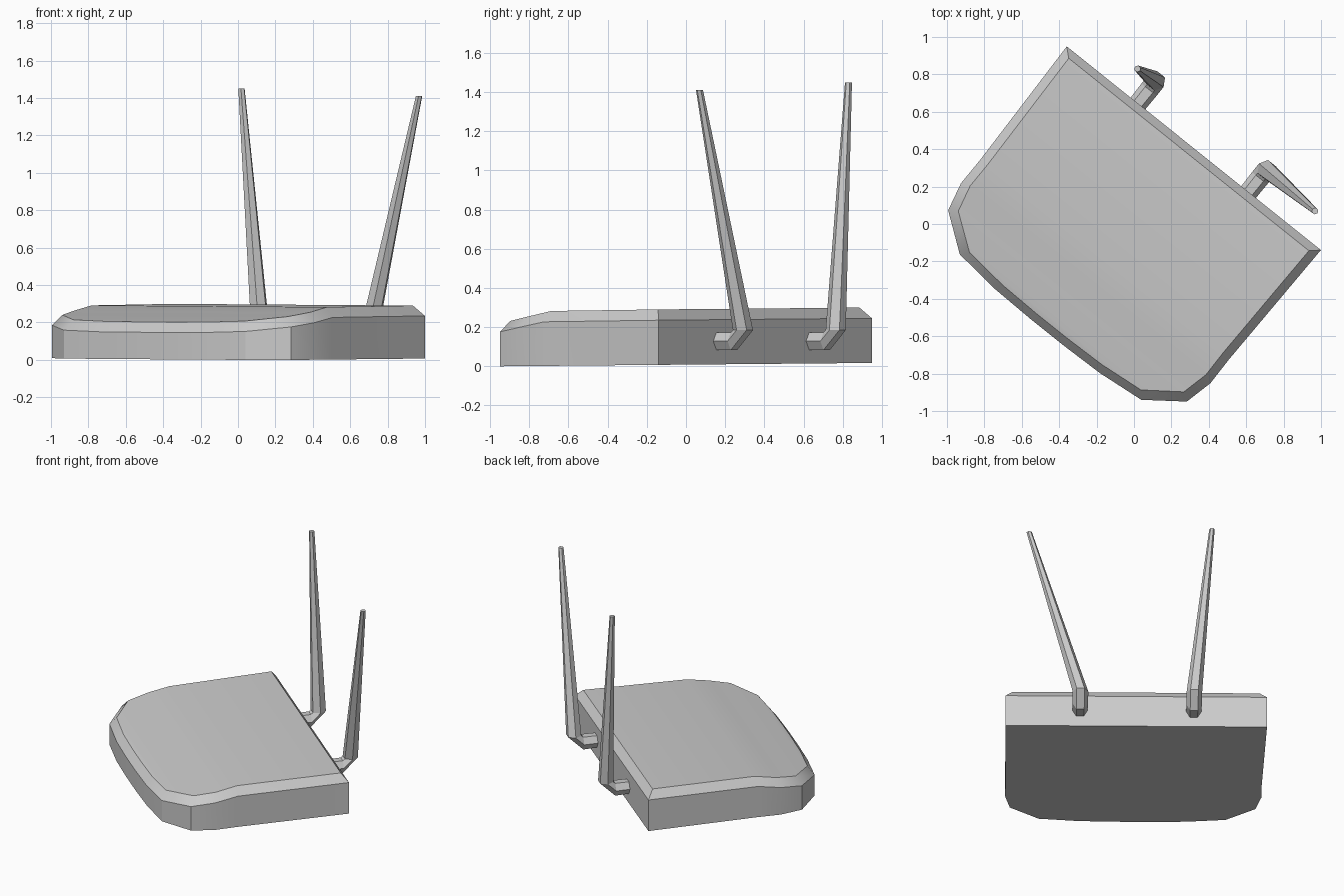
import bpy, bmesh
from math import cos, sin, pi

if "Cube" in bpy.data.objects:
    bpy.data.objects.remove(bpy.data.objects["Cube"])

# Local frame: u runs along the rear edge, v runs from the rear edge to the front
CX, CY = 0.32, 0.405
UX, UY = 0.780, -0.625


def world(u, v, z):
    return (CX + u * UX + v * UY, CY + u * UY - v * UX, z)


def finish(name, bm):
    bmesh.ops.recalc_face_normals(bm, faces=bm.faces)
    me = bpy.data.meshes.new(name)
    bm.to_mesh(me)
    bm.free()
    ob = bpy.data.objects.new(name, me)
    bpy.context.collection.objects.link(ob)
    return ob


def bridge(bm, a, b):
    n = len(a)
    for i in range(n):
        bm.faces.new((a[i], a[(i + 1) % n], b[(i + 1) % n], b[i]))


# Case: half outline (u, v, rim height), mirrored to a closed loop
half = [(0.871, 0, 0.228), (0.853, 0.765, 0.225), (0.855, 0.925, 0.198),
        (0.818, 1.081, 0.176), (0.622, 1.226, 0.152), (0.358, 1.253, 0.145),
        (0.114, 1.259, 0.144)]
outline = half + [(-u, v, z) for u, v, z in reversed(half)]

bm = bmesh.new()


def case_ring(fn):
    ring = []
    for p in outline:
        x, y, z = world(*fn(*p))
        ring.append(bm.verts.new((x, y, z + 0.009 * (y + 0.95))))
    return ring


bottom = case_ring(lambda u, v, z: (u, v, 0))
rim = case_ring(lambda u, v, z: (u, v, z))
top = case_ring(lambda u, v, z: (u * 0.945, 0.043 + v * 0.932, z + 0.055))
bridge(bm, bottom, rim)
bridge(bm, rim, top)
bm.faces.new(bottom)
n = len(top)
for i in range(n // 2 - 1):
    bm.faces.new((top[i], top[i + 1], top[n - 2 - i], top[n - 1 - i]))
case = finish("router_case", bm)
bpy.context.view_layer.objects.active = case
case.select_set(True)
bpy.ops.object.shade_smooth_by_angle(angle=pi / 6)


# Antennas: hexagonal sweep along a short arm, a chamfered elbow and a tapered mast
def antenna(name, u0, tip_u, tip_z):
    bm = bmesh.new()
    rings = []
    # (u, v, z, radius, standing ring or arm ring)
    for u, v, z, r, upright in [(u0, 0.02, 0.128, 0.05, False),
                                (u0, -0.095, 0.128, 0.052, False),
                                (u0, -0.154, 0.185, 0.052, True),
                                (tip_u, -0.143, tip_z, 0.018, True)]:
        ring = []
        for k in range(6):
            a, b = r * cos(k * pi / 3), r * sin(k * pi / 3)
            p = (u + a, v + b, z) if upright else (u + a, v, z + b)
            ring.append(bm.verts.new(world(*p)))
        rings.append(ring)
    for a, b in zip(rings, rings[1:]):
        bridge(bm, a, b)
    bm.faces.new(rings[0])
    bm.faces.new(rings[-1])
    finish(name, bm)


antenna("antenna_left", -0.383, -0.501, 1.45)
antenna("antenna_right", 0.375, 0.716, 1.41)
